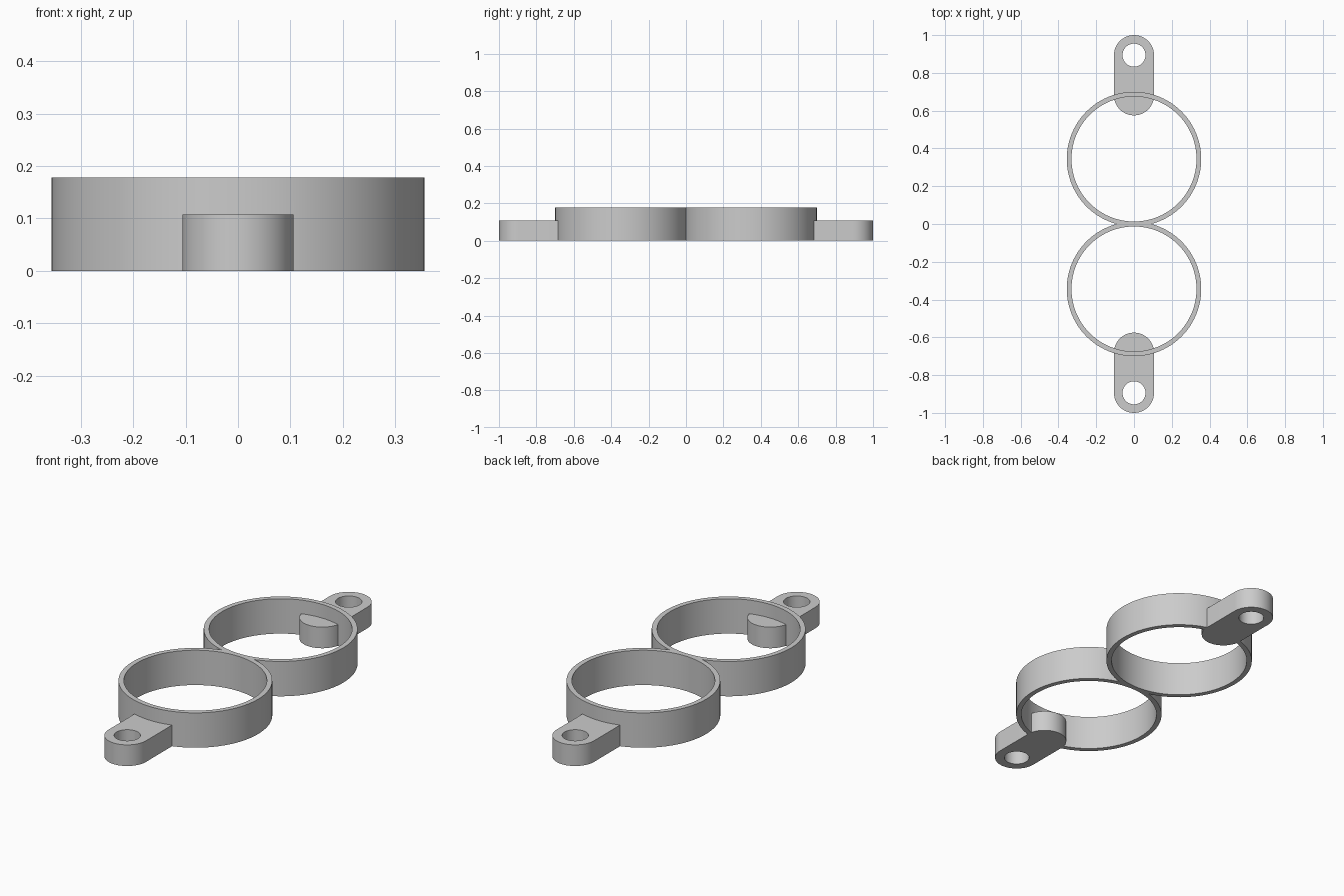
import bpy, bmesh
from math import pi, sin, cos

if "Cube" in bpy.data.objects:
    bpy.data.objects.remove(bpy.data.objects["Cube"], do_unlink=True)

RING_Y, RING_OUT, RING_IN, RING_H = 0.344, 0.356, 0.331, 0.178
TAB_IN, TAB_OUT, TAB_R, TAB_H, HOLE_R = 0.681, 0.894, 0.106, 0.108, 0.061

grey = bpy.data.materials.new("plain grey")
grey.use_nodes = True
colour = (0.6, 0.6, 0.6, 1)
grey.diffuse_color = colour
grey.node_tree.nodes["Principled BSDF"].inputs["Base Color"].default_value = colour


def arc(cy, r, n, start=0.0, sweep=2 * pi, closed=True):
    steps = n if closed else n + 1
    return [(r * cos(start + sweep * i / n), cy + r * sin(start + sweep * i / n))
            for i in range(steps)]


def prism(name, outline, z0, z1):
    """Extrude a counter-clockwise outline into a closed solid."""
    bm = bmesh.new()
    base = bm.faces.new([bm.verts.new((x, y, z0)) for x, y in outline])
    top = bmesh.ops.extrude_face_region(bm, geom=[base], use_keep_orig=True)["geom"]
    bmesh.ops.translate(bm, vec=(0, 0, z1 - z0),
                        verts=[v for v in top if isinstance(v, bmesh.types.BMVert)])
    bmesh.ops.recalc_face_normals(bm, faces=bm.faces)
    mesh = bpy.data.meshes.new(name)
    bm.to_mesh(mesh)
    bm.free()
    mesh.materials.append(grey)
    obj = bpy.data.objects.new(name, mesh)
    bpy.context.collection.objects.link(obj)
    return obj


def combine(target, other, operation):
    """Apply a boolean and discard the second solid."""
    bpy.context.view_layer.objects.active = target
    mod = target.modifiers.new(operation, "BOOLEAN")
    mod.operation, mod.solver, mod.object = operation, "EXACT", other
    bpy.ops.object.modifier_apply(modifier=mod.name)
    bpy.data.objects.remove(other, do_unlink=True)


def make_ring(name, side):
    ring = prism(name, arc(side * RING_Y, RING_OUT, 96), 0, RING_H)
    bore = prism("bore", arc(side * RING_Y, RING_IN, 96), -0.1, RING_H + 0.1)
    combine(ring, bore, "DIFFERENCE")
    return ring


def make_tab(name, side):
    ends = sorted((side * TAB_IN, side * TAB_OUT))
    outline = (arc(ends[1], TAB_R, 32, 0, pi, False)
               + arc(ends[0], TAB_R, 32, pi, pi, False))
    tab = prism(name, outline, 0, TAB_H)
    hole = prism("screw_hole", arc(side * TAB_OUT, HOLE_R, 48), -0.1, TAB_H + 0.1)
    combine(tab, hole, "DIFFERENCE")
    return tab


# Two rings, each fused with its mounting tab, then joined where they touch
halves = []
for side, label in ((-1, "front"), (1, "back")):
    half = make_ring(label + "_ring", side)
    combine(half, make_tab(label + "_tab", side), "UNION")
    halves.append(half)

bracket = halves[0]
combine(bracket, halves[1], "UNION")
bracket.name = "double_ring_bracket"

# Smooth round walls with crisp rims
bpy.ops.object.select_all(action="DESELECT")
bracket.select_set(True)
bpy.context.view_layer.objects.active = bracket
bpy.ops.object.shade_smooth_by_angle(angle=pi / 6)
